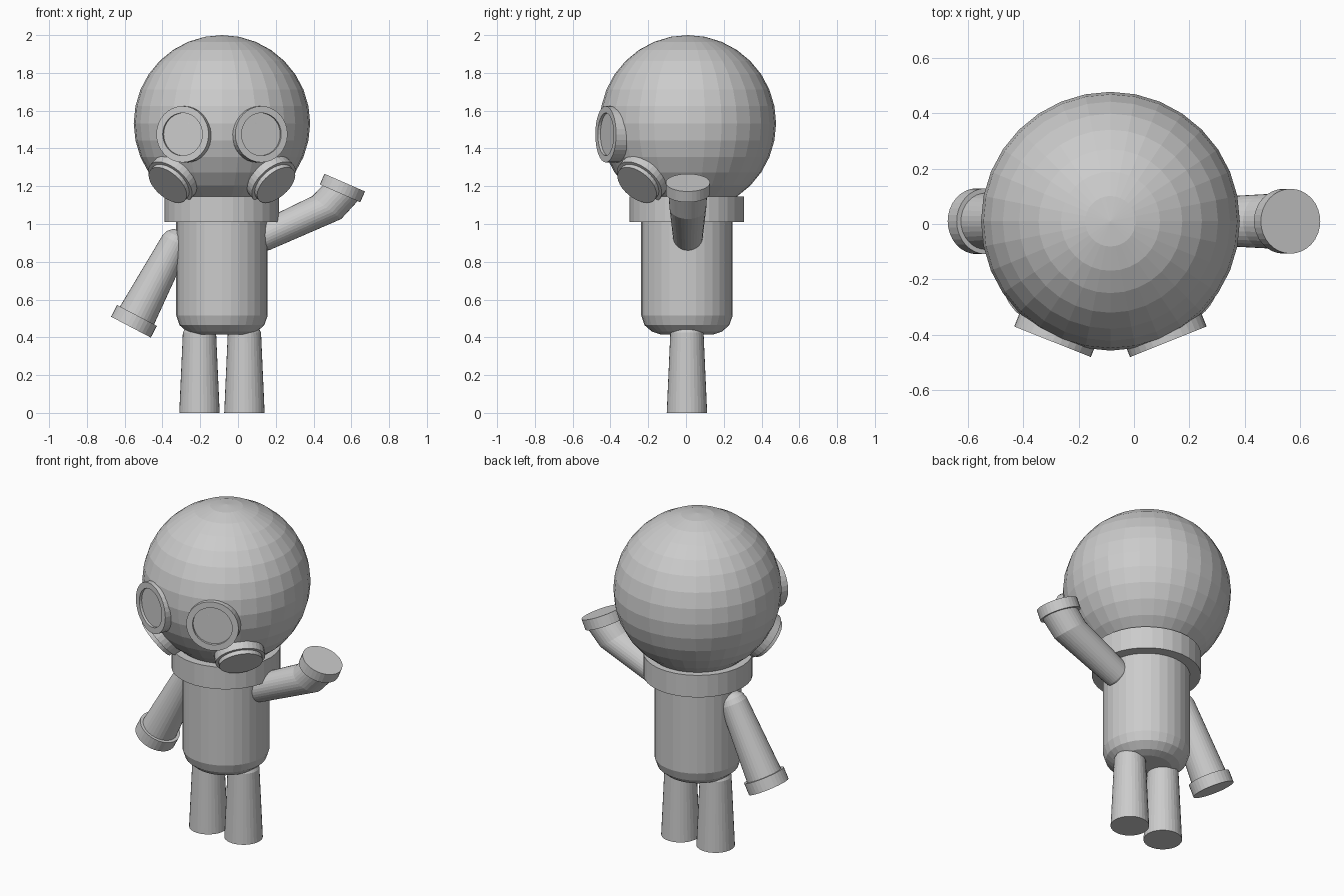
import bpy
import bmesh
from math import cos, sin, pi
from mathutils import Vector

if "Cube" in bpy.data.objects:
    bpy.data.objects.remove(bpy.data.objects["Cube"], do_unlink=True)

SIDES = 32
MID_X, MID_Y = -0.085, 0.005
HEAD = Vector((MID_X, 0.01, 1.533))
HEAD_R = 0.467

grey = bpy.data.materials.new("plain grey")
grey.use_nodes = True
grey.diffuse_color = (0.6, 0.6, 0.6, 1)
grey.node_tree.nodes["Principled BSDF"].inputs["Base Color"].default_value = (0.6, 0.6, 0.6, 1)


def finish(name, bm):
    """Turn a bmesh into a flat-shaded object."""
    bmesh.ops.recalc_face_normals(bm, faces=bm.faces)
    mesh = bpy.data.meshes.new(name)
    bm.to_mesh(mesh)
    bm.free()
    mesh.materials.append(grey)
    obj = bpy.data.objects.new(name, mesh)
    bpy.context.collection.objects.link(obj)
    return obj


def loft(name, stations):
    """Skin capped rings given as (centre, normal, radius)."""
    bm = bmesh.new()
    rings = []
    for centre, normal, radius in stations:
        n = Vector(normal).normalized()
        ref = Vector((0, 0, 1)) if abs(n.y) > 0.5 else Vector((0, 1, 0))
        u = (ref - n * ref.dot(n)).normalized()
        v = n.cross(u)
        rings.append([bm.verts.new(Vector(centre) + radius * (u * cos(a) + v * sin(a)))
                      for a in (2 * pi * i / SIDES for i in range(SIDES))])
    for low, high in zip(rings, rings[1:]):
        for i in range(SIDES):
            j = (i + 1) % SIDES
            bm.faces.new((low[i], low[j], high[j], high[i]))
    bm.faces.new(rings[0])
    bm.faces.new(rings[-1])
    return finish(name, bm)


def lathe(name, origin, axis, profile):
    """Revolve (radius, distance) pairs about a straight axis."""
    axis = Vector(axis).normalized()
    return loft(name, [(Vector(origin) + axis * t, axis, r) for r, t in profile])


# Head
bm = bmesh.new()
bmesh.ops.create_uvsphere(bm, u_segments=SIDES, v_segments=16, radius=HEAD_R)
bmesh.ops.translate(bm, verts=bm.verts, vec=HEAD)
finish("head", bm)

# Torso with rounded base, and collar
up = (0, 0, 1)
base = (MID_X, MID_Y, 0)
lathe("torso", base, up, [(0.14, 0.415), (0.185, 0.43), (0.225, 0.465),
                          (0.242, 0.515), (0.242, 1.05)])
lathe("collar", base, up, [(0.303, 1.01), (0.303, 1.145)])

# Legs, goggles and cheek filters on both sides
for side, s in (("right", -1), ("left", 1)):
    lathe(side + "_leg", (MID_X + s * 0.119, MID_Y, 0), up,
          [(0.107, 0), (0.088, 0.425), (0.075, 0.45)])

    # Goggle: rim with a shallow recessed lens
    lathe(side + "_goggle", (MID_X + s * 0.209, -0.425, 1.475), (s * 0.371, -0.928, 0),
          [(0.149, -0.08), (0.149, 0), (0.113, 0), (0.113, -0.015)])

    # Filter: wide drum with a smaller front plate
    lathe(side + "_filter", HEAD, (s * 0.56, -0.526, -0.637),
          [(0.14, 0.40), (0.14, 0.488), (0.122, 0.488), (0.122, 0.512)])

# Lowered right arm with cuff
lathe("right_arm", (-0.567, 0.01, 0.454), (0.465, 0, 0.885),
      [(0.119, 0), (0.119, 0.07), (0.102, 0.07), (0.078, 0.51),
       (0.068, 0.54), (0.045, 0.563), (0.02, 0.572)])

# Raised left arm, bent at the elbow, with cuff
hand = Vector((0.565, 0.01, 1.219))
cuff_dir = Vector((0.4, 0, 0.917))
elbow = Vector((0.47, 0.01, 1.087))
upper_dir = Vector((0.91, 0, 0.415))
cuff_base = hand - cuff_dir * 0.062
stations = [(hand, cuff_dir, 0.117), (cuff_base, cuff_dir, 0.117),
            (cuff_base, cuff_dir, 0.102), (elbow, (0.62, 0, 0.78), 0.0975)]
for t, r in ((0.37, 0.079), (0.40, 0.07), (0.425, 0.047), (0.435, 0.02)):
    stations.append((elbow - upper_dir * t, upper_dir, r))
loft("left_arm", stations)
